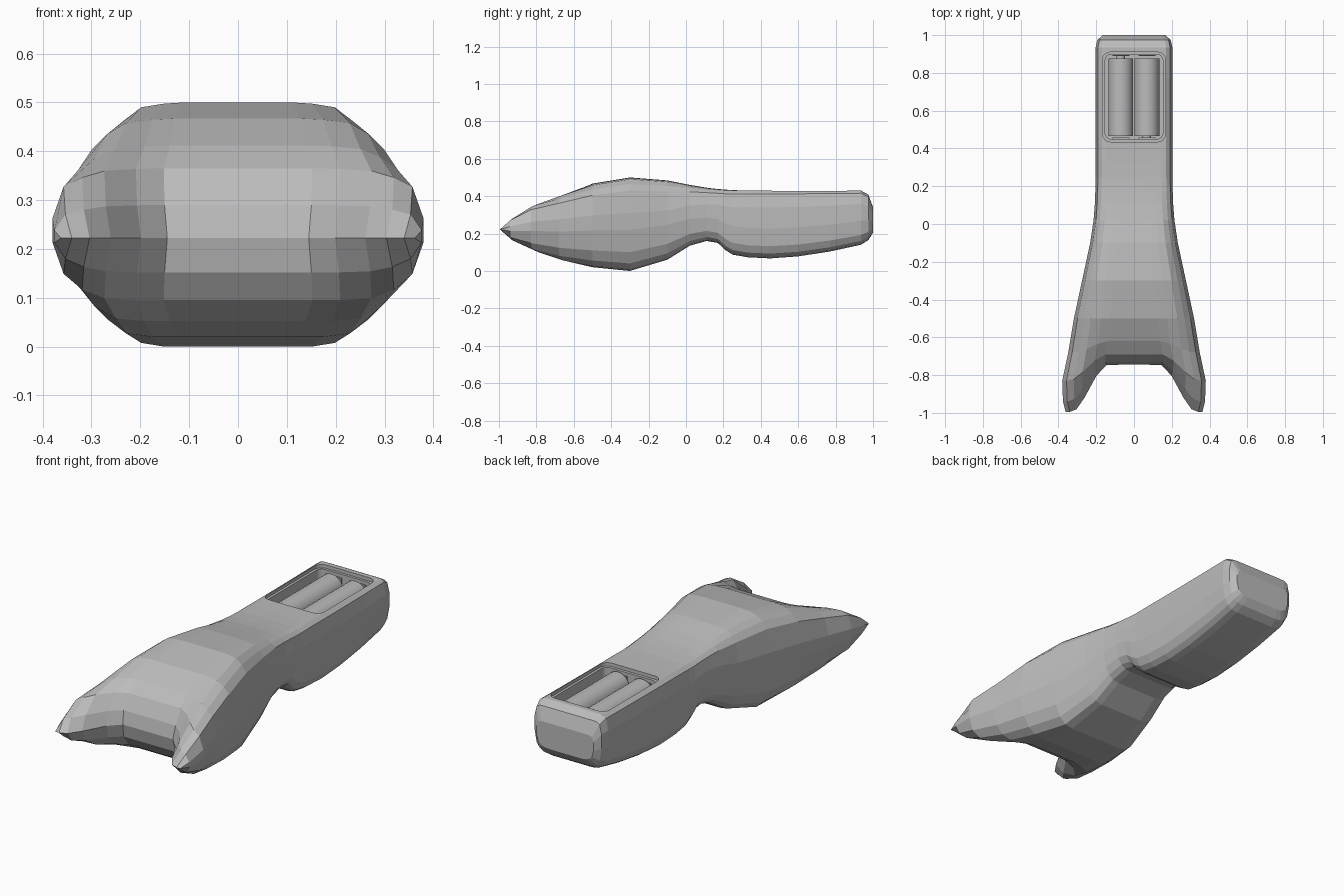
import bpy, bmesh, math
from mathutils import Matrix, Vector

if "Cube" in bpy.data.objects:
    bpy.data.objects.remove(bpy.data.objects["Cube"])

grey = bpy.data.materials.new("plain grey")
grey.diffuse_color = (0.5, 0.5, 0.5, 1)
grey.use_nodes = True
grey.node_tree.nodes["Principled BSDF"].inputs["Base Color"].default_value = grey.diffuse_color


def finish(name, bm):
    bmesh.ops.recalc_face_normals(bm, faces=bm.faces)
    me = bpy.data.meshes.new(name)
    bm.to_mesh(me)
    bm.free()
    me.materials.append(grey)
    ob = bpy.data.objects.new(name, me)
    bpy.context.collection.objects.link(ob)
    return ob


def box(name, lo, hi, corner=0):
    """Box between two corners, with optional rounded upright edges."""
    lo, hi = Vector(lo), Vector(hi)
    bm = bmesh.new()
    bmesh.ops.create_cube(bm, size=1, matrix=Matrix.Translation((lo + hi) / 2)
                          @ Matrix.Diagonal((*(hi - lo), 1)))
    if corner:
        upright = [e for e in bm.edges if abs(e.verts[0].co.z - e.verts[1].co.z) > 1e-4]
        bmesh.ops.bevel(bm, geom=upright, offset=corner, segments=4, profile=0.5,
                        affect='EDGES')
    return finish(name, bm)


# Half cross-section: across, height on the wide head, height on the handle
section = [(0, 1, 1), (.2, 1, 1), (.4, 1, 1), (.55, .995, 1), (.72, .98, 1),
           (.84, .93, .995), (.94, .86, .95), (1, .62, .75), (1, .44, .44),
           (.94, .2, .18), (.84, .08, .07), (.72, .015, .02), (.55, 0, 0),
           (.4, 0, 0), (.2, 0, 0), (0, 0, 0)]

# Stations: centre y, extra forward reach of the prongs, half width, top, bottom
stations = [(-.745, .25, .362, .222, .222), (-.73, .21, .376, .29, .152),
            (-.69, .14, .380, .365, .095), (-.62, .06, .348, .412, .052),
            (-.50, 0, .318, .467, .02), (-.30, 0, .275, .50, 0),
            (-.10, 0, .232, .484, .06), (.02, 0, .214, .46, .135),
            (.11, 0, .207, .445, .16), (.17, 0, .205, .438, .15),
            (.21, 0, .204, .435, .112), (.25, 0, .203, .432, .087),
            (.33, 0, .203, .43, .073), (.45, 0, .203, .43, .067),
            (.60, 0, .203, .43, .078), (.77, 0, .203, .43, .104),
            (.935, 0, .203, .43, .14), (.975, 0, .194, .408, .165),
            (1.0, 0, .165, .34, .205)]

# Body: loft of the stations, front ring collapses to the forked edge
bm = bmesh.new()
rings = []
for y, reach, w, top, bottom in stations:
    blend = min(1, max(0, (y + .1) / .4))
    half = []
    for u, a, b in section:
        t = min(1, max(0, (u - .38) / .54))
        pull = reach * t * t * (3 - 2 * t)
        v = a + (b - a) * blend
        half.append((u * w, y - pull, bottom + v * (top - bottom)))
    loop = half + [(-x, yy, z) for x, yy, z in reversed(half[1:-1])]
    rings.append([bm.verts.new(p) for p in loop])
n = len(rings[0])
for r0, r1 in zip(rings, rings[1:]):
    for i in range(n):
        j = (i + 1) % n
        bm.faces.new((r0[i], r0[j], r1[j], r1[i]))
bm.faces.new(rings[-1])
bmesh.ops.remove_doubles(bm, verts=bm.verts, dist=0.0005)
body = finish("body", bm)

# Battery bay: shallow lip recess, then the deep well
bpy.context.view_layer.objects.active = body
for lo, hi, r in [((-.166, .435, .412), (.166, .91, .6), .04),
                  ((-.153, .45, .26), (.153, .897, .6), .03)]:
    cutter = box("bay_cutter", lo, hi, r)
    cutter.hide_render = True
    mod = body.modifiers.new("bay", 'BOOLEAN')
    mod.operation = 'DIFFERENCE'
    mod.solver = 'EXACT'
    mod.object = cutter
    bpy.ops.object.modifier_apply(modifier=mod.name)
    bpy.data.objects.remove(cutter)

# Two batteries, lying opposite ways, with terminal nubs
for name, x, side in [("battery_left", -.07, 1), ("battery_right", .068, -1)]:
    bm = bmesh.new()
    turn = Matrix.Rotation(math.pi / 2, 4, 'X')
    for yc, r, length in [(.67, .066, .41), (.67 + side * .21, .022, .02)]:
        bmesh.ops.create_cone(bm, cap_ends=True, segments=32, radius1=r, radius2=r,
                              depth=length,
                              matrix=Matrix.Translation((x, yc, .345)) @ turn)
    ob = finish(name, bm)
    bpy.ops.object.select_all(action='DESELECT')
    ob.select_set(True)
    bpy.context.view_layer.objects.active = ob
    bpy.ops.object.shade_smooth_by_angle(angle=math.radians(35))

    # Contact plates at both ends of the bay
    for k, y in enumerate((.451, .889)):
        box(f"contact_{name}_{k}", (x - .045, y, .27), (x + .045, y + .007, .395))
